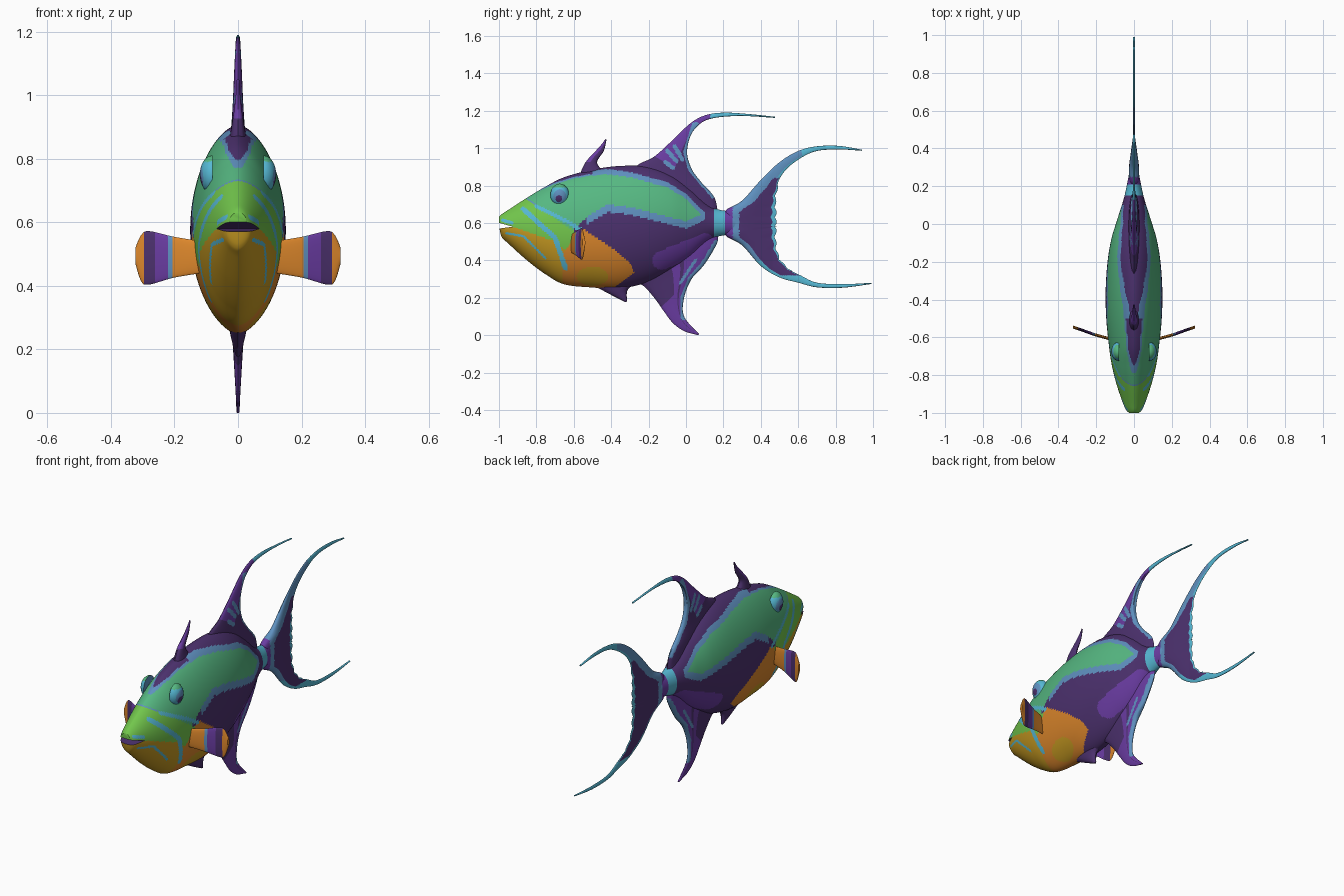
import bpy, bmesh, math
from mathutils import Vector

if "Cube" in bpy.data.objects:
    bpy.data.objects.remove(bpy.data.objects["Cube"])


def linear(c):
    c /= 255
    return c / 12.92 if c <= 0.04045 else ((c + 0.055) / 1.055) ** 2.4


PALETTE = {"dark_purple": "4c316e", "violet": "6a3ca2", "cyan": "56b8d4", "steel_blue": "5f91c0",
           "teal_green": "56b882", "bright_green": "72c64c", "gold": "c89b22", "orange": "de882c"}
MATS, INDEX = [], {}
for key, rgb in PALETTE.items():
    m = bpy.data.materials.new(key)
    m.diffuse_color = (*[linear(c) for c in bytes.fromhex(rgb)], 1)
    m.use_nodes = True
    m.node_tree.nodes["Principled BSDF"].inputs["Base Color"].default_value = m.diffuse_color
    INDEX[key] = len(MATS)
    MATS.append(m)


def spline(pts, n):
    """Smooth curve through points of any dimension, n samples."""
    p = [pts[0], *pts, pts[-1]]
    out = []
    for k in range(n):
        s = k / (n - 1) * (len(pts) - 1)
        i = min(int(s), len(pts) - 2)
        f = s - i
        a, b, c, d = p[i:i + 4]
        out.append([0.5 * (2 * q + (r - o) * f + (2 * o - 5 * q + 4 * r - e) * f * f
                           + (3 * q - o - 3 * r + e) * f ** 3) for o, q, r, e in zip(a, b, c, d)])
    return out


def oval(n, power=1):
    """Unit outline; power above 1 pinches top and bottom."""
    angles = [2 * math.pi * j / n for j in range(n)]
    return [(math.copysign(abs(math.cos(a)) ** power, math.cos(a)), math.sin(a)) for a in angles]


def finish(mesh):
    for p in mesh.polygons:
        p.use_smooth = True
    mesh.set_sharp_from_angle(angle=math.radians(50))


def loft(name, rings, rule=None):
    """Skin closed rings; rule(t, j, centre) names each face's colour."""
    bm = bmesh.new()
    rows = [[bm.verts.new(v) for v in r] for r in rings]
    n, m = len(rows), len(rows[0])
    for i in range(n - 1):
        for j in range(m):
            k = (j + 1) % m
            f = bm.faces.new((rows[i][j], rows[i][k], rows[i + 1][k], rows[i + 1][j]))
            if rule:
                f.material_index = INDEX[rule((i + 0.5) / (n - 1), (j + 0.5) / m, f.calc_center_median())]
    for r, t in ((rows[0], 0), (rows[-1], 1)):
        f = bm.faces.new(r)
        if rule:
            f.material_index = INDEX[rule(t, 0, f.calc_center_median())]
    bmesh.ops.recalc_face_normals(bm, faces=bm.faces)
    mesh = bpy.data.meshes.new(name)
    bm.to_mesh(mesh)
    bm.free()
    for m in MATS:
        mesh.materials.append(m)
    finish(mesh)
    ob = bpy.data.objects.new(name, mesh)
    bpy.context.collection.objects.link(ob)
    return ob


def along(rows, y):
    """Linear lookup of the remaining columns at y."""
    for a, b in zip(rows, rows[1:]):
        if y <= b[0]:
            f = max(0, (y - a[0]) / (b[0] - a[0]))
            return [p + (q - p) * f for p, q in zip(a[1:], b[1:])]
    return rows[-1][1:]


def near(line, y, z, width):
    p = Vector((y, z))
    for a, b in zip(line, line[1:]):
        a, b = Vector(a), Vector(b)
        f = max(0, min(1, (p - a).dot(b - a) / (b - a).length_squared))
        if (a + (b - a) * f - p).length < width:
            return True
    return False


# Body: rows of (y, top, bottom, half width)
ROWS = [(-1, .632, .585, .025), (-.985, .647, .525, .042), (-.95, .67, .49, .058), (-.85, .735, .4, .092),
        (-.75, .795, .325, .117), (-.65, .845, .272, .132), (-.5, .885, .255, .147), (-.35, .905, .25, .15),
        (-.2, .9, .285, .14), (-.08, .86, .345, .12), (.02, .79, .41, .09), (.15, .68, .52, .05),
        (.3, .66, .54, .02)]
body = loft("body", [[(w * c, y, (top + bot) / 2 + (top - bot) / 2 * s) for c, s in oval(160, 1.22)]
                     for y, top, bot, w in spline(ROWS, 301)])

# Mouth: cut an open wedge into the snout
cutter = loft("mouth_cutter", [[(x, -.925, .58), (x, -1.03, .566), (x, -1.03, .609)] for x in (-.2, .2)])
mod = body.modifiers.new("mouth", 'BOOLEAN')
mod.operation, mod.object, mod.solver = 'DIFFERENCE', cutter, 'EXACT'
mesh = bpy.data.meshes.new_from_object(body.evaluated_get(bpy.context.evaluated_depsgraph_get()))
body.modifiers.clear()
body.data = mesh
bpy.data.objects.remove(cutter)

# Body markings in side view
STRIPES = [([(-.87, .675), (-.7, .52), (-.645, .36)], .013),
           ([(-.96, .545), (-.87, .53), (-.75, .41)], .006),
           ([(-.8, .69), (-.62, .6), (-.56, .56)], .01), ([(-.98, .615), (-.93, .6)], .009)]
BAND = [(-.9, .9, .55), (-.79, .77, .55), (-.7, .808, .55), (-.6, .838, .565), (-.52, .852, .64),
        (-.42, .86, .698), (-.3, .845, .685), (-.1, .79, .635), (0, .73, .61), (.07, .655, .64), (.1, .63, .66)]
CHEEK = [(-.92, .578), (-.7, .5), (-.64, .45)]
FLANK = [(-.67, .42), (-.56, .575), (-.4, .47), (-.3, .39), (-.275, .33)]


def body_colour(c, n):
    x, y, z = c
    if y < -.9 and abs(n.z) > .5 and n.z * (z - .585) < 0 and abs(z - .585) < .03:
        return "dark_purple"
    for limit, colour in ((.25, "steel_blue"), (.21, "violet"), (.15, "cyan")):
        if y > limit:
            return colour
    if any(near(line, y, z, w) for line, w in STRIPES):
        return "cyan"
    if math.hypot((y + .5) / .085, (z - .315) / .05) < 1:
        return "gold"
    if -.66 < y < -.275 and along(FLANK, y)[0] > z > .33 + (y + .28) * .7:
        return "orange"
    if y < -.64 and z < along(CHEEK, y)[0]:
        return "gold"
    edge = y + .865 - (.735 - z) * 1.5
    if y < -.57 and edge < 0:
        return "bright_green"
    if edge < .012 and z > .7:
        return "steel_blue"
    top, bottom = along(BAND, y)
    if bottom < z < top:
        return "teal_green"
    if y < .1 and (z < top + (.028 if y > -.5 else .008)) and z > bottom - .04 and (y > -.53 or z > .7):
        return "steel_blue"
    return "violet" if near([(-.13, .4), (.1, .495)], y, z, .05) else "dark_purple"


for p in mesh.polygons:
    p.material_index = INDEX[body_colour(p.center, p.normal)]
finish(mesh)


# Upright fins: pairs of leading and trailing edge points (y, z, y, z)
def fin(name, pairs, thick, rule, rows=120, cols=36, scallop=0):
    rings = []
    for i, (ly, lz, ty, tz) in enumerate(spline(pairs, rows)):
        t = i / (rows - 1)
        if .3 < t < .78:
            ty += scallop * abs(math.sin(t * 62))
        ring = []
        for j in range(2 * cols):
            u = j / cols if j <= cols else 2 - j / cols
            h = thick(t, ly + (ty - ly) * u) * 2 * math.sqrt(max(0, u * (1 - u)))
            ring.append((h if j <= cols else -h, ly + (ty - ly) * u, lz + (tz - lz) * u))
        rings.append(ring)
    return loft(name, rings, lambda t, j, c: rule(t, 1 - abs(2 * j - 1), c.y, c.z))


def tail_colour(t, u, y, z):
    if u > .93 and y > .3:
        return "cyan"
    if y > .285 and .32 < z < .84 and u > .2 + max(0, z - .6) * 1.5:
        return "dark_purple"
    if y < .25:
        return "violet"
    return "steel_blue" if z > .4 and y < .62 and u < .8 else "cyan"


# Tail: upper lobe, then mirrored below a slightly rising axis with a longer tip
UPPER = [(.94, .992, .94, .986), (.82, 1.012, .82, .993), (.7, 1.01, .7, .985), (.6, .985, .61, .945),
         (.5, .925, .53, .88), (.4, .83, .485, .8), (.3, .72, .472, .72), (.21, .665, .474, .65)]


def below(y, z):
    axis = .6 + min(.033, max(0, y - .4) * .17)
    return y + max(0, y - .75) * .27, 2 * axis - z


LOWER = [(*below(a, b), *below(c, d)) for a, b, c, d in reversed(UPPER)]
fin("tail_fin", UPPER + [(.21, .6, .474, .59)] + LOWER,
    lambda t, y: max(.005, .042 - .14 * (y - .2)), tail_colour, rows=170, scallop=.011)

DASHES = [[(-.1, .985), (-.05, .93)], [(-.06, 1.01), (-.02, .94)], [(-.11, .925), (-.07, .895)]]


def dorsal_colour(t, u, y, z):
    if y > .13 and z > 1:
        return "cyan"
    if near([(.05, 1.12), (.005, .98), (.03, .89), (.15, .75)], y, z, .02) \
            or any(near(d, y, z, .011) for d in DASHES):
        return "steel_blue"
    return "violet" if t > .25 and (u < .45 or t > .55) else "dark_purple"


fin("dorsal_fin", [(-.32, .86, .17, .66), (-.25, .915, .15, .74), (-.17, .955, .08, .82), (-.08, 1.035, .03, .89),
                   (.02, 1.13, .005, .98), (.1, 1.175, .03, 1.08), (.2, 1.19, .11, 1.15),
                   (.33, 1.183, .27, 1.172), (.475, 1.168, .475, 1.162)],
    lambda t, y: .005 + .03 * (1 - t) ** 2, dorsal_colour)


def anal_colour(t, u, y, z):
    if near([(.165, .49), (.1, .38), (.03, .3), (-.01, .2), (-.01, .1)], y, z, .02) \
            or near([(.05, .4), (-.03, .28)], y, z, .008):
        return "steel_blue"
    return "dark_purple" if (u < .4 and t < .45) or .5 < u < .55 else "violet"


fin("anal_fin", [(-.3, .3, .17, .54), (-.23, .265, .165, .49), (-.17, .2, .1, .38), (-.12, .13, .03, .3),
                 (-.07, .065, -.01, .2), (-.01, .022, -.01, .1), (.065, 0, .07, .006)],
    lambda t, y: .005 + .03 * (1 - t) ** 1.5, anal_colour)

fin("spine_fin", [(-.58, .82, -.42, .86), (-.54, .92, -.475, .92), (-.46, 1.01, -.44, .985),
                  (-.43, 1.05, -.425, 1.045)],
    lambda t, y: .004 + .03 * (1 - t) ** 2,
    lambda t, u, y, z: "violet" if u < .45 and t > .35 else "dark_purple", rows=40, cols=12)

fin("belly_fin", [(-.52, .28, -.24, .3), (-.4, .215, -.31, .245), (-.325, .177, -.315, .18)],
    lambda t, y: .005 + .03 * (1 - t), lambda t, u, y, z: "dark_purple", rows=30, cols=12)


# Side fins, banded outwards
def side_colour(t, j, c):
    for limit, colour in ((.295, "orange"), (.262, "dark_purple"), (.222, "violet"), (.203, "steel_blue")):
        if abs(c.x) > limit:
            return colour
    return "orange"


def eye_colour(t, j, c):
    if c.z > .79:
        return "teal_green"
    if math.hypot(c.y + .68, c.z - .73) < .018:
        return "dark_purple"
    return "steel_blue" if math.hypot(c.y + .675, c.z - .745) < .034 else "cyan"


SIDE = [(.1, -.615, .49, .048), (.2, -.588, .49, .064), (.28, -.56, .488, .084),
        (.305, -.552, .487, .072), (.323, -.546, .495, .025)]
for side, s in (("left", -1), ("right", 1)):
    loft(side + "_side_fin", [[(s * x, y + .008 * c, z + h * d) for c, d in oval(32)]
                              for x, y, z, h in spline(SIDE, 50)], side_colour)
    # Eye: flattened dome with lid, iris and pupil
    bends = [math.pi / 2 * k / 24.3 for k in range(25)]
    loft(side + "_eye", [[(s * (.08 + .04 * math.sin(b)), -.675 + .05 * math.cos(b) * c,
                           .75 + .06 * math.cos(b) * d) for c, d in oval(40)] for b in bends], eye_colour)
